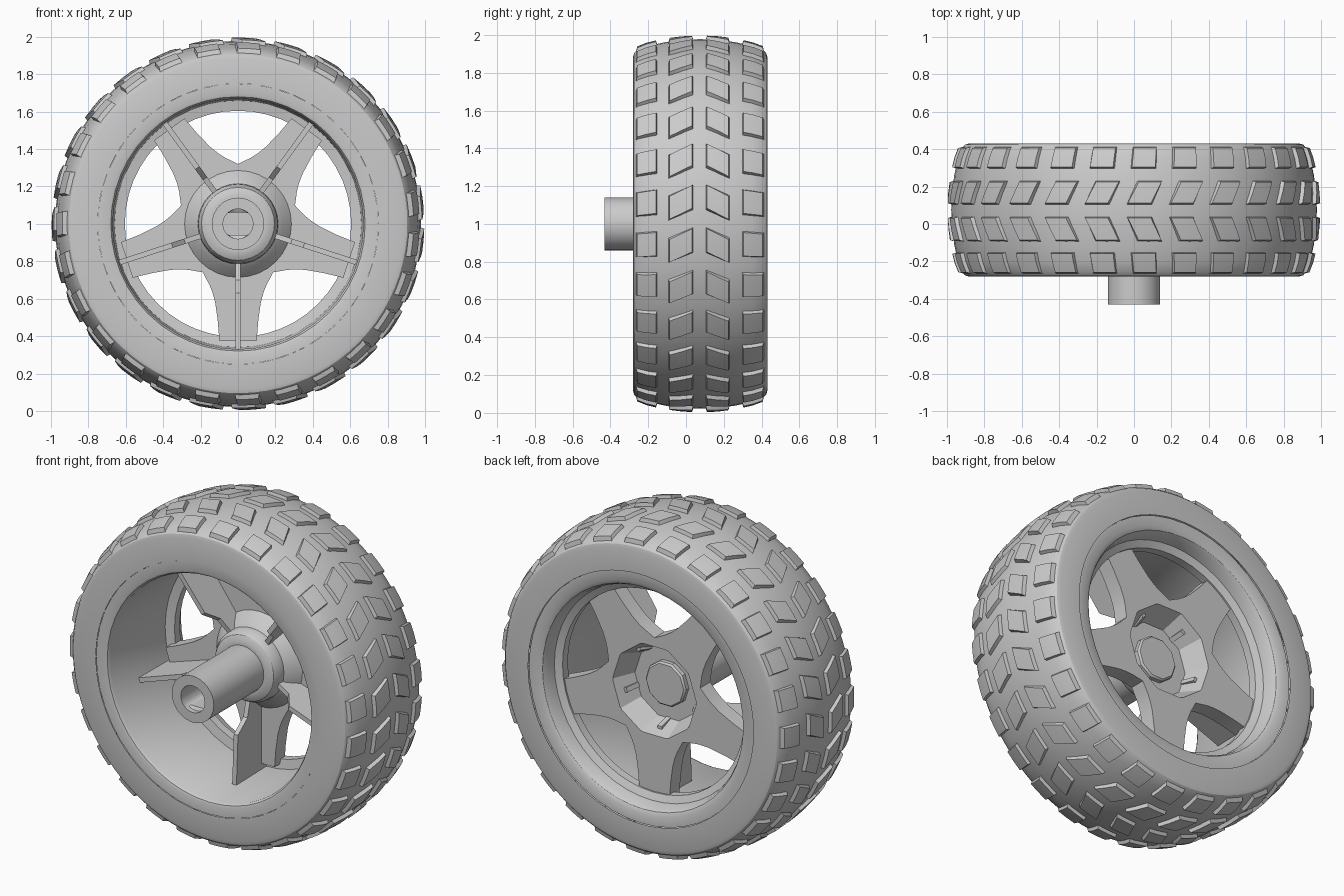
import bpy, bmesh
from math import sin, cos, pi, radians

if "Cube" in bpy.data.objects:
    bpy.data.objects.remove(bpy.data.objects["Cube"])

MID = 0.075  # centre plane of the tyre along y


def polar(r, a, y):
    return (r * cos(a), y, 1 + r * sin(a))


def finish(name, bm, angle=30):
    bmesh.ops.remove_doubles(bm, verts=bm.verts, dist=1e-5)
    bmesh.ops.recalc_face_normals(bm, faces=bm.faces)
    me = bpy.data.meshes.new(name)
    bm.to_mesh(me)
    bm.free()
    ob = bpy.data.objects.new(name, me)
    bpy.context.collection.objects.link(ob)
    bpy.ops.object.select_all(action='DESELECT')
    ob.select_set(True)
    bpy.context.view_layer.objects.active = ob
    bpy.ops.object.shade_smooth_by_angle(angle=radians(angle))
    return ob


def bridge(bm, rings, closed=False):
    pairs = list(zip(rings, rings[1:]))
    if closed:
        pairs.append((rings[-1], rings[0]))
    for p, q in pairs:
        n = len(p)
        for i in range(n):
            j = (i + 1) % n
            bm.faces.new((p[i], p[j], q[j], q[i]))


def lathe(name, profile, n, cap_start=False, cap_end=False, flat=None):
    """Spin (radius, y) points round the axle; flat = (ring indices, half height) makes key flats."""
    bm = bmesh.new()
    rings = []
    for k, (r, y) in enumerate(profile):
        ring = []
        for i in range(n):
            x, yy, z = polar(r, 2 * pi * i / n, y)
            if flat and k in flat[0]:
                z = 1 + max(-flat[1], min(flat[1], z - 1))
            ring.append(bm.verts.new((x, yy, z)))
        rings.append(ring)
    bridge(bm, rings)
    if cap_start:
        bm.faces.new(rings[0])
    if cap_end:
        bm.faces.new(rings[-1])
    return finish(name, bm)


# Tyre carcass, profile mirrored about its centre plane
half = [(.75, -.28), (.885, -.28), (.905, -.274), (.922, -.255), (.942, -.2),
        (.962, -.11), (.974, -.01)]
tyre = half + [(.978, MID)] + [(r, 2 * MID - y) for r, y in reversed(half)]
lathe("tyre", tyre, 81)


def tyre_radius(y):
    for (r0, y0), (r1, y1) in zip(tyre[1:], tyre[2:]):
        if y0 <= y <= y1 and y1 > y0:
            return r0 + (r1 - r0) * (y - y0) / (y1 - y0)
    return .885


# Tread blocks: four rows, the inner two slanted into a chevron
COUNT = 27
bm = bmesh.new()
# y start, y end, half length, slant, phase
rows = [(-.262, -.155, .068, .010, .0), (-.09, .036, .066, .058, .0),
        (.107, .228, .066, -.058, .0), (.300, .410, .068, -.010, .0)]
for y0, y1, hl, slant, phase in rows:
    for k in range(COUNT):
        a0 = 2 * pi * (k + .5 + phase) / COUNT

        def point(s, t, lift, grow):
            y = (y0 + y1) / 2 + s * ((y1 - y0) / 2 + grow)
            length = t * (hl + grow) + s * slant / 2
            return bm.verts.new(polar(tyre_radius(y) + lift, a0 + length, y))

        g = [[point(s, t, .02, -.004) for t in (-1, 0, 1)] for s in (-1, 0, 1)]
        for i in range(2):
            for j in range(2):
                bm.faces.new((g[i][j], g[i + 1][j], g[i + 1][j + 1], g[i][j + 1]))
        edge = [(-1, -1), (-1, 0), (-1, 1), (0, 1), (1, 1), (1, 0), (1, -1), (0, -1)]
        top = [g[s + 1][t + 1] for s, t in edge]
        base = [point(s, t, -.006, .004) for s, t in edge]
        bridge(bm, [top, base])
finish("tread_blocks", bm)

# Rim barrel with rounded front lip, rear step and flared rear lip
lathe("rim", [(.75, -.277), (.695, -.277), (.68, -.272), (.67, -.255), (.66, .25),
              (.605, .26), (.605, .31), (.645, .33), (.655, .385), (.668, .41),
              (.69, .422), (.75, .422)], 48)

# Hub: axle tube with flat-sided bore, rounded boss and flare to the spokes
lathe("hub", [(.08, .1), (.08, -.39), (.08, -.40), (.08, -.43), (.14, -.43), (.14, .045),
              (.165, .045), (.195, .06), (.212, .09), (.215, .13), (.235, .145),
              (.29, .21)], 32, cap_start=True, flat=((0, 1), .06))

# Ten-sided pocket at the back of the hub and its centre plug
lathe("hub_pocket", [(.28, .30), (.225, .165)], 10, cap_end=True)
lathe("hub_plug", [(.135, .165), (.135, .19), (.125, .20)], 10, cap_end=True)

# Five-spoke star plate
edge = [(.625, .10), (.52, .108), (.42, .122), (.365, .137), (.325, .153), (.29, .172)]
outline = []
for k in range(5):
    a = radians(270 + 72 * k)
    pts = [(u, -v) for u, v in reversed(edge)] + edge + [(.32 * cos(pi / 5), .32 * sin(pi / 5))]
    for u, v in pts:
        outline.append((u * cos(a) - v * sin(a), u * sin(a) + v * cos(a)))


def hole_point(x, z):
    """Drop an outline point onto the ten-sided pocket edge."""
    from math import atan2
    a = atan2(z, x)
    r = .28 * cos(pi / 10) / cos((a % (pi / 5)) - pi / 10)
    return r * cos(a), r * sin(a)


hole = [hole_point(*p) for p in outline]
bm = bmesh.new()
rings = [[bm.verts.new((x, y, 1 + z)) for x, z in pts]
         for pts, y in ((hole, .30), (outline, .30), (outline, .205), (hole, .205))]
bridge(bm, rings)
finish("spokes", bm)

# Thin stiffening rib in front of each spoke
rib = [(.19, .10), (.30, .07), (.37, -.02), (.665, -.035), (.665, .25), (.23, .25)]
bm = bmesh.new()
for k in range(5):
    a = radians(270 + 72 * k)
    sides = [[bm.verts.new((u * cos(a) - v * sin(a), y, 1 + u * sin(a) + v * cos(a)))
              for u, y in rib] for v in (-.014, .014)]
    bridge(bm, sides)
    for s in sides:
        bm.faces.new(s)
finish("ribs", bm)
